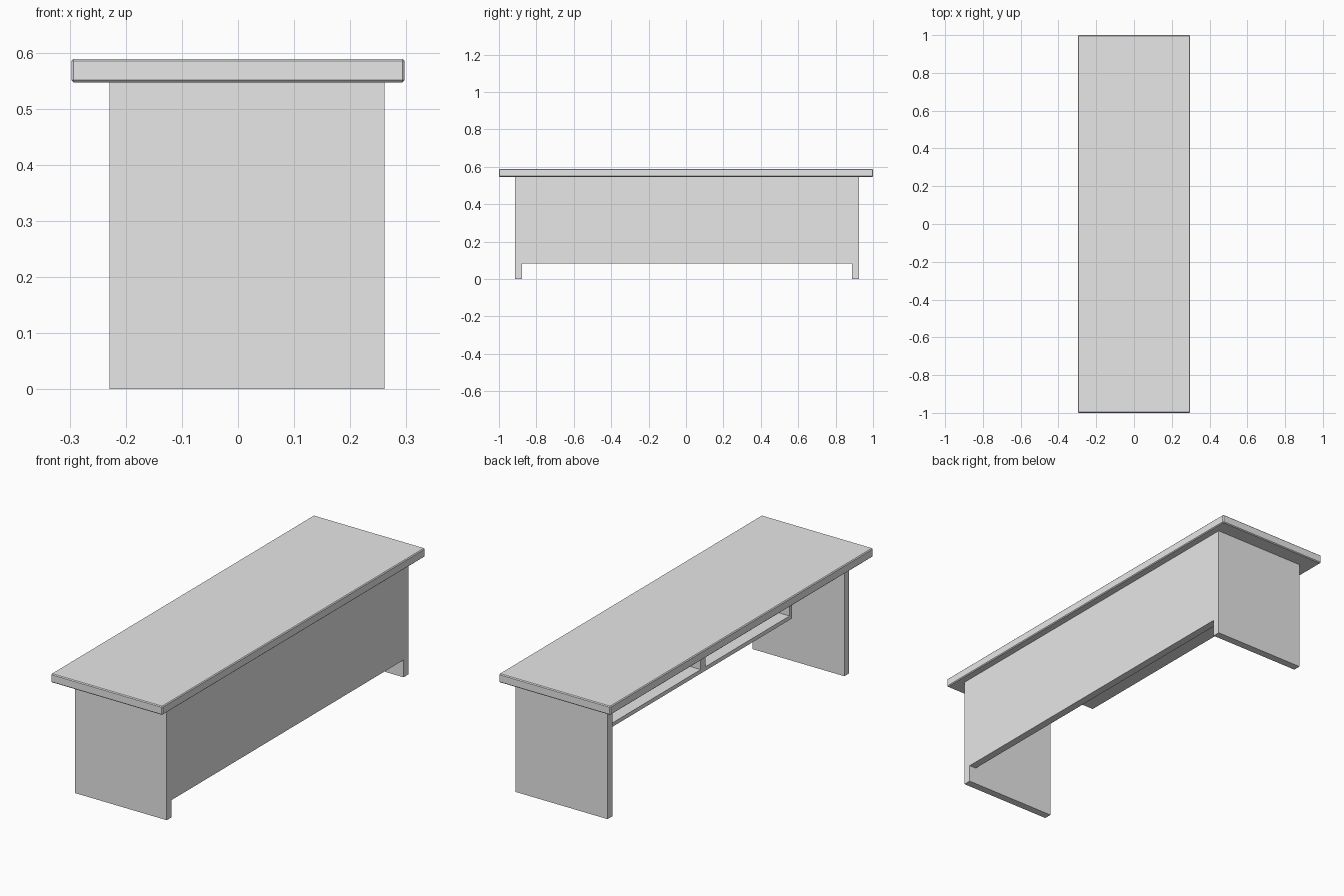
import bpy

# Remove the default cube
cube = bpy.data.objects.get("Cube")
if cube:
    bpy.data.objects.remove(cube, do_unlink=True)

# Single plain grey material
grey = bpy.data.materials.new("light_grey")
grey.use_nodes = True
colour = (0.8, 0.8, 0.8, 1.0)
grey.diffuse_color = colour
grey.node_tree.nodes["Principled BSDF"].inputs["Base Color"].default_value = colour


def board(name, x, y, z, bevel=0.0):
    """Box panel spanning the given (min, max) ranges."""
    spans = (x, y, z)
    bpy.ops.mesh.primitive_cube_add(size=1, location=[(a + b) / 2 for a, b in spans])
    obj = bpy.context.object
    obj.name = name
    obj.scale = [b - a for a, b in spans]
    bpy.ops.object.transform_apply(location=False, rotation=False, scale=True)
    obj.data.materials.append(grey)
    if bevel:
        mod = obj.modifiers.new("edge_chamfer", 'BEVEL')
        mod.width = bevel
        mod.segments = 1
    return obj


top_under = 0.547
back, front = -0.229, 0.261          # leg depth range along x
near, far = (-0.915, -0.878), (0.887, 0.924)

# Table top with chamfered edges
board("table_top", (-0.297, 0.297), (-1, 1), (top_under, 0.589), 0.004)

# End panels that act as legs
board("front_end_panel", (back, front), near, (0, top_under))
board("back_end_panel", (back, front), far, (0, top_under))

# Long privacy panel, flush with the outer edge of the legs
panel_inner = front - 0.037
board("privacy_panel", (panel_inner, front), (near[1], far[0]), (0.083, top_under))

# Storage shelf under the top, with its dividers
shelf_x = (-0.194, panel_inner)
shelf_end, shelf_low, sheet = -0.53, 0.402, 0.019
board("storage_shelf", shelf_x, (shelf_end, far[0]), (shelf_low, shelf_low + sheet))
for name, y, width in (("shelf_end_wall", shelf_end, sheet),
                       ("shelf_divider", 0.127, 2 * sheet)):
    board(name, shelf_x, (y, y + width), (shelf_low + sheet, top_under))
